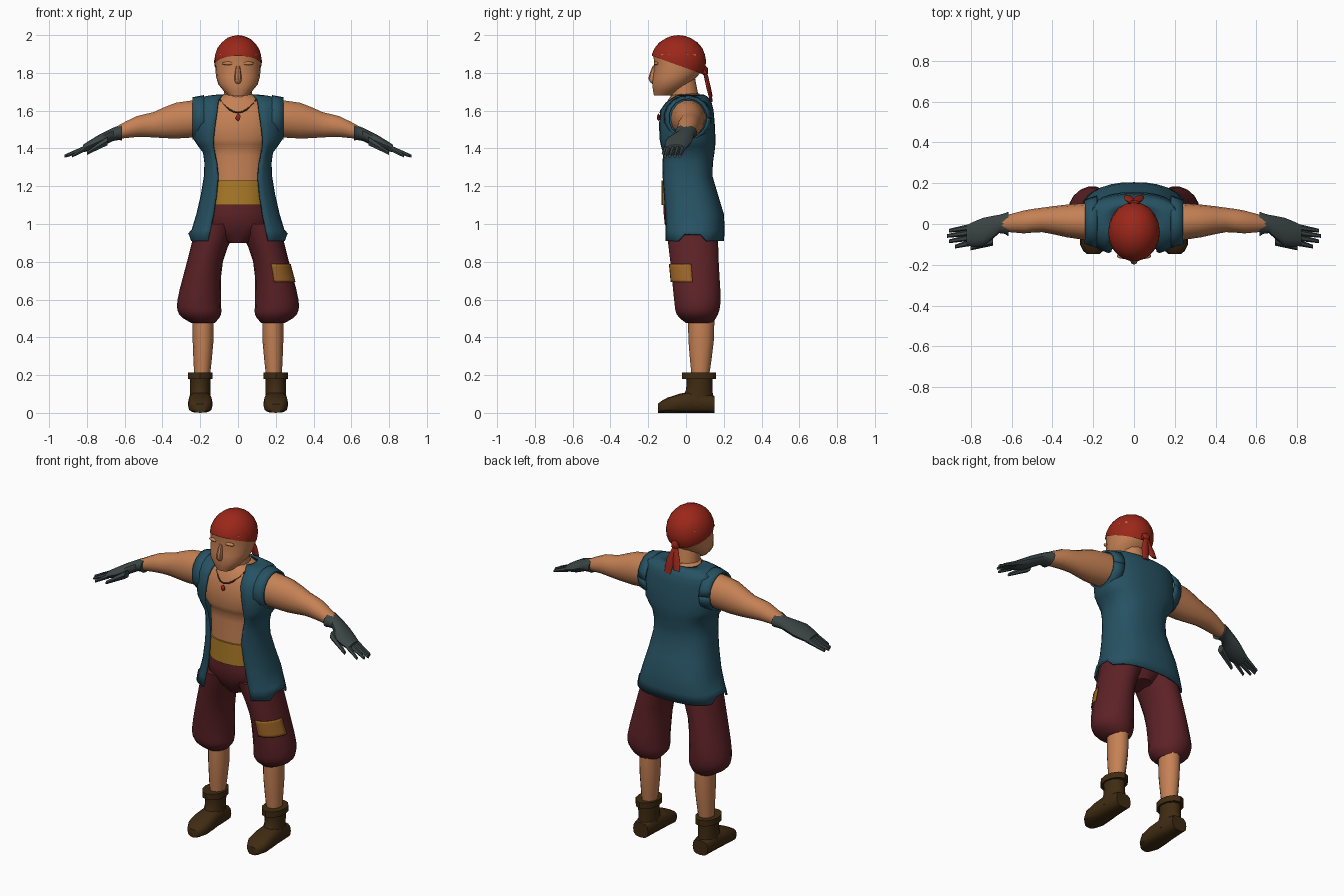
import bpy, bmesh, math
from mathutils import Vector

if "Cube" in bpy.data.objects:
    bpy.data.objects.remove(bpy.data.objects["Cube"])


def material(name, red, green, blue):
    mat = bpy.data.materials.new(name)
    mat.diffuse_color = (red, green, blue, 1)
    mat.use_nodes = True
    shader = mat.node_tree.nodes["Principled BSDF"]
    shader.inputs["Base Color"].default_value = mat.diffuse_color
    shader.inputs["Roughness"].default_value = 0.9
    return mat


skin = material("tan skin", 0.56, 0.22, 0.09)
scarf_red = material("red cloth", 0.33, 0.02, 0.01)
vest_blue = material("teal blue cloth", 0.02, 0.085, 0.125)
maroon = material("maroon cloth", 0.11, 0.016, 0.02)
mustard = material("mustard cloth", 0.42, 0.2, 0.02)
ochre = material("ochre patch", 0.34, 0.13, 0.02)
boot_brown = material("dark brown leather", 0.05, 0.024, 0.006)
glove_grey = material("grey leather", 0.045, 0.06, 0.06)
cord_brown = material("necklace cord", 0.06, 0.025, 0.01)


def finish(bm, name, mat, thickness=0):
    """Turn a bmesh into a smooth shaded object, optionally with cloth thickness."""
    bmesh.ops.recalc_face_normals(bm, faces=bm.faces)
    mesh = bpy.data.meshes.new(name)
    bm.to_mesh(mesh)
    bm.free()
    obj = bpy.data.objects.new(name, mesh)
    bpy.context.collection.objects.link(obj)
    mesh.materials.append(mat)
    bpy.ops.object.select_all(action='DESELECT')
    obj.select_set(True)
    bpy.context.view_layer.objects.active = obj
    bpy.ops.object.shade_smooth_by_angle(angle=math.radians(40))
    if thickness:
        cloth = obj.modifiers.new("cloth thickness", 'SOLIDIFY')
        cloth.thickness, cloth.offset = thickness, 0
    return obj


def ring(at, size, centre=(0, 0), gap=0):
    """One cross-section: place along the axis, two radii, centre, half front opening."""
    return Vector((at, *centre, *size, gap))


def flow(rings, steps):
    """Pass a smooth curve through the given cross-sections."""
    result = []
    for i in range(len(rings) - 1):
        start, end = rings[i], rings[i + 1]
        before = (end - rings[max(i - 1, 0)]) / 2
        after = (rings[min(i + 2, len(rings) - 1)] - start) / 2
        for k in range(steps):
            t = k / steps
            blend = t * t * (3 - 2 * t)
            result.append(start.lerp(end, blend) + before * t * (1 - t) ** 2 - after * t * t * (1 - t))
    return result + [rings[-1]]


def place(axis, along, a, b):
    return {'X': (along, a, b), 'Y': (a, along, b), 'Z': (a, b, along)}[axis]


def loft(name, mat, rings, axis='Z', count=14, power=1, steps=2, mirror=1, arc=None, thickness=0):
    """Skin the cross-sections; arc or a front gap leaves the skin open."""
    bm = bmesh.new()
    is_open = bool(arc) or rings[0][-1] > 0
    rows = []
    for at, ca, cb, ra, rb, gap in flow(rings, steps):
        low, high = arc or (0, math.tau)
        if gap:
            low = -math.acos((gap / ra) ** (1 / power))
            high = math.pi - low
        row = []
        for k in range(count):
            turn = low + (high - low) * k / (count - is_open)
            c, s = math.cos(turn), math.sin(turn)
            a = ca + ra * math.copysign(abs(c) ** power, c)
            b = cb + rb * math.copysign(abs(s) ** power, s)
            x, y, z = place(axis, at, a, b)
            row.append(bm.verts.new((x * mirror, y, z)))
        rows.append(row)
    for lower, upper in zip(rows, rows[1:]):
        for k in range(count - is_open):
            j = (k + 1) % count
            bm.faces.new((lower[k], lower[j], upper[j], upper[k]))
    if not is_open:
        bm.faces.new(rows[0])
        bm.faces.new(rows[-1])
    return finish(bm, name, mat, thickness)


def blob(name, mat, centre, size, detail=2, cut=None):
    """An ellipsoid, optionally trimmed below a plane."""
    bm = bmesh.new()
    bmesh.ops.create_icosphere(bm, subdivisions=detail, radius=1)
    for vert in bm.verts:
        vert.co = Vector(centre) + vert.co * Vector(size)
    if cut:
        point, normal = cut
        bmesh.ops.bisect_plane(bm, geom=bm.verts[:] + bm.edges[:] + bm.faces[:],
                               plane_co=point, plane_no=normal, clear_inner=True)
    return finish(bm, name, mat)


def taper(name, mat, start, end, thick, thin, mirror):
    """A finger that narrows from knuckle to tip."""
    loft(name, mat, [ring(x, (r, r), (y, z)) for (x, y, z), r in ((start, thick), (end, thin))],
         axis='X', count=6, mirror=mirror)


# Torso and neck
loft("torso", skin, [ring(1.1, (.15, .12)), ring(1.3, (.15, .12)), ring(1.4, (.16, .12)),
                     ring(1.45, (.19, .14)), ring(1.6, (.19, .125)), ring(1.69, (.07, .07))],
     count=20, power=.85)
loft("neck", skin, [ring(1.62, (.08, .08)), ring(1.77, (.07, .07), centre=(0, -.02))])

# Head with nose, lips and brows
loft("head", skin, [ring(1.68, (.05, .05), centre=(0, -.12)), ring(1.74, (.105, .1), centre=(0, -.08)),
                    ring(1.82, (.12, .13), centre=(0, -.04)), ring(1.9, (.12, .135), centre=(0, -.04))],
     count=18, power=.92)
loft("nose", skin, [ring(1.84, (.01, .01), centre=(0, -.165)), ring(1.77, (.02, .025), centre=(0, -.175)),
                    ring(1.74, (.016, .016), centre=(0, -.16))], count=8)
blob("lips", skin, (0, -.16, 1.72), (.03, .014, .01))

# Head scarf trimmed along a slanted brim, with its knot
blob("head_scarf", scarf_red, centre=(0, -.04, 1.86), size=(.127, .147, .14), detail=3,
     cut=((0, -.18, 1.89), (0, .36, 1)))
blob("scarf_knot", scarf_red, (0, .1, 1.81), (.03, .02, .03), detail=1)

# Open vest with short side vents in the hem
vest = loft("vest", vest_blue, [
    ring(.91, (.26, .16), centre=(0, .035), gap=.16),
    ring(1.05, (.215, .16), centre=(0, .035), gap=.13),
    ring(1.25, (.175, .135), gap=.105),
    ring(1.38, (.18, .145), gap=.125),
    ring(1.45, (.23, .15), gap=.13),
    ring(1.6, (.235, .14), gap=.11),
    ring(1.66, (.215, .1), centre=(0, .02), gap=.1),
    ring(1.68, (.1, .07), centre=(0, .02), gap=.08)],
    count=27, power=.8, thickness=.012)
for vert in vest.data.vertices:
    if vert.co.z < .92 and abs(vert.co.x) > .255:
        vert.co.z += .035

# Sash and seat of the breeches
loft("sash", mustard, [ring(1.1, (.155, .13)), ring(1.23, (.153, .13))], count=20, power=.85)
loft("breeches_seat", maroon, [ring(1.11, (.15, .12)), ring(1, (.195, .14), centre=(0, .025)),
                               ring(.9, (.06, .09), centre=(0, .03))], count=18)

# Necklace hanging in a curve over the chest, with a pendant
cord = bpy.data.curves.new("necklace", 'CURVE')
cord.dimensions = '3D'
cord.bevel_depth, cord.bevel_resolution = .004, 1
line = cord.splines.new('POLY')
line.points.add(8)
for i, point in enumerate(line.points):
    t = i / 4 - 1
    point.co = (t / 10, -.137 + .075 * t * t, 1.59 + .075 * t * t, 1)
cord.materials.append(cord_brown)
bpy.context.collection.objects.link(bpy.data.objects.new("necklace", cord))
blob("pendant", scarf_red, (0, -.145, 1.565), (.015, .01, .02), detail=1)

for side, tag in ((1, "left_"), (-1, "right_")):
    # Brow and scarf tail
    blob(tag + "brow", skin, (side * .05, -.157, 1.85), (.035, .014, .01))
    loft(tag + "scarf_tail", scarf_red, [
        ring(1.81, (.01, .01), centre=(0, .1)),
        ring(1.72, (.026, .012), centre=(.02, .12)),
        ring(1.66 - side * .015, (.02, .006), centre=(.03, .135))], count=8, mirror=side)

    # Arm, with the rolled armhole edge around the shoulder
    loft(tag + "arm", skin, [
        ring(.19, (.095, .1), centre=(.01, 1.56)),
        ring(.33, (.08, .097), centre=(.015, 1.547)),
        ring(.45, (.06, .068), centre=(.02, 1.525)),
        ring(.54, (.056, .056), centre=(.01, 1.515)),
        ring(.65, (.035, .033), centre=(0, 1.48))], axis='X', mirror=side)
    loft(tag + "armhole_edge", vest_blue, [
        ring(.18, (.125, .118), centre=(.01, 1.56)),
        ring(.24, (.105, .107), centre=(.01, 1.56))],
        axis='X', count=18, mirror=side, arc=(0, math.tau), thickness=.01)

    # Glove with a flared cuff, four fingers and a thumb
    loft(tag + "glove", glove_grey, [
        ring(.615, (.06, .042), centre=(0, 1.485)),
        ring(.66, (.045, .035), centre=(0, 1.475)),
        ring(.74, (.07, .035), centre=(-.04, 1.435)),
        ring(.82, (.05, .02), centre=(-.055, 1.4))], axis='X', count=12, mirror=side)
    for i in range(4):
        spread = i - 1.5
        reach = .915 - .01 * spread * spread - .01 * spread
        taper(tag + "finger", glove_grey, (.8, -.053 - spread * .025, 1.405),
              (reach, -.072 - spread * .026, 1.36), .017, .009, side)
    taper(tag + "thumb", glove_grey, (.69, -.08, 1.44), (.8, -.118, 1.375), .026, .011, side)

    # Baggy breeches leg, gathered below the knee
    leg = [ring(1, (.11, .14), centre=(.11, .03)),
           ring(.8, (.095, .13), centre=(.175, .045)),
           ring(.6, (.115, .125), centre=(.205, .06)),
           ring(.52, (.11, .11), centre=(.2, .06)),
           ring(.475, (.06, .07), centre=(.185, .07))]
    loft(tag + "breeches_leg", maroon, leg, count=18, steps=3, mirror=side)
    if side > 0:
        # Sewn patch that follows the leg's surface
        lift = ring(0, (.005, .005))
        patch = [r + lift for r in flow(leg, 16) if .68 < r[0] < .795]
        loft("knee_patch", ochre, patch, count=8, steps=1, thickness=.004,
             arc=(math.radians(-92), math.radians(-8)))

    # Calf
    loft(tag + "calf", skin, [ring(.55, (.055, .07), centre=(.185, .08)),
                              ring(.38, (.055, .067), centre=(.185, .08)),
                              ring(.2, (.042, .047), centre=(.19, .076))], count=12, mirror=side)

    # Boot: a flat-soled foot, a shaft and a turned cuff
    foot = ((.15, .05, .045), (.04, .06, .058), (-.1, .065, .04), (-.148, .03, .024))
    loft(tag + "boot_foot", boot_brown, [ring(y, (wide, tall), centre=(.2, tall)) for y, wide, tall in foot],
         axis='Y', count=12, power=.7, mirror=side)
    loft(tag + "boot_shaft", boot_brown, [ring(.04, (.058, .1), centre=(.2, .05)),
                                          ring(.12, (.054, .07), centre=(.2, .07)),
                                          ring(.19, (.056, .07), centre=(.2, .07))], count=12, mirror=side)
    loft(tag + "boot_cuff", boot_brown, [ring(.18, (.066, .09), centre=(.2, .07)),
                                         ring(.215, (.066, .09), centre=(.2, .07))], count=12, mirror=side)
